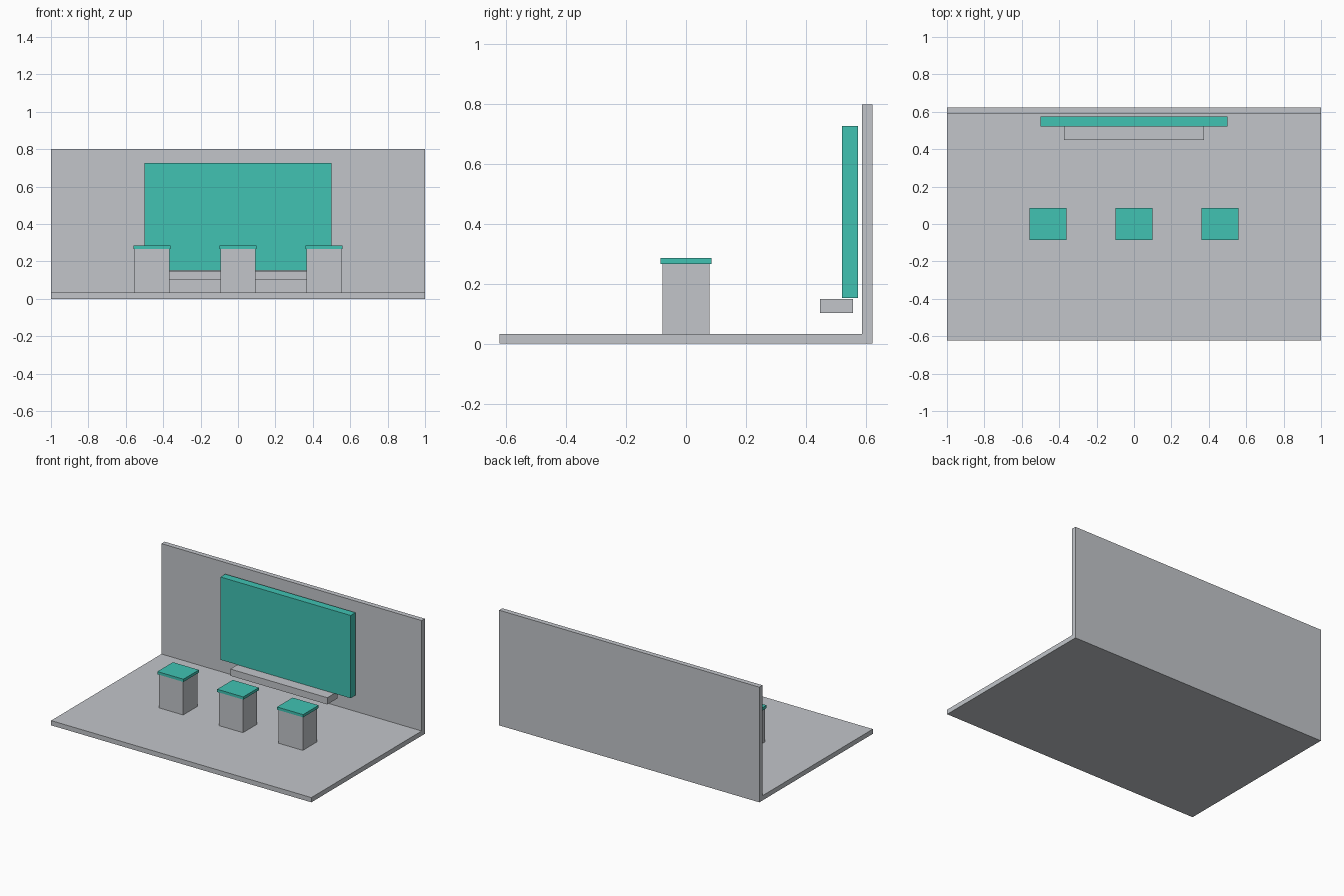
import bpy
import bmesh

cube = bpy.data.objects.get("Cube")
if cube:
    bpy.data.objects.remove(cube, do_unlink=True)


def make_material(name, rgb):
    mat = bpy.data.materials.new(name)
    mat.use_nodes = True
    color = (*rgb, 1.0)
    mat.diffuse_color = color
    mat.node_tree.nodes["Principled BSDF"].inputs["Base Color"].default_value = color
    return mat


def extrude_profile(name, profile, x_min, x_max, mat):
    """Sweep a closed (y, z) outline along x."""
    bm = bmesh.new()
    face = bm.faces.new([bm.verts.new((x_min, y, z)) for y, z in profile])
    swept = bmesh.ops.extrude_face_region(bm, geom=[face])["geom"]
    verts = [v for v in swept if isinstance(v, bmesh.types.BMVert)]
    bmesh.ops.translate(bm, verts=verts, vec=(x_max - x_min, 0, 0))
    bmesh.ops.recalc_face_normals(bm, faces=bm.faces[:])
    mesh = bpy.data.meshes.new(name)
    bm.to_mesh(mesh)
    bm.free()
    mesh.materials.append(mat)
    obj = bpy.data.objects.new(name, mesh)
    bpy.context.collection.objects.link(obj)
    return obj


def box(name, x, y, z, mat):
    """Box spanning the given (min, max) ranges."""
    outline = [(y[0], z[0]), (y[1], z[0]), (y[1], z[1]), (y[0], z[1])]
    return extrude_profile(name, outline, x[0], x[1], mat)


grey = make_material("light grey", (0.54, 0.56, 0.59))
teal = make_material("teal", (0.052, 0.54, 0.45))

# Floor and back wall as one L-shaped shell
depth, wall_y, floor_z, wall_z = 0.623, 0.588, 0.033, 0.8
shell = [(-depth, 0), (depth, 0), (depth, wall_z),
         (wall_y, wall_z), (wall_y, floor_z), (-depth, floor_z)]
extrude_profile("floor_and_back_wall", shell, -1, 1, grey)

# Large screen and the shelf below it
box("screen", (-0.5, 0.5), (0.522, 0.575), (0.152, 0.727), teal)
box("shelf", (-0.373, 0.373), (0.448, 0.558), (0.103, 0.15), grey)

# Row of pedestals with overhanging tops
for side, cx in (("right", -0.46), ("middle", 0), ("left", 0.46)):
    box(side + "_pedestal", (cx - 0.093, cx + 0.093), (-0.078, 0.078),
        (floor_z, 0.267), grey)
    box(side + "_pedestal_top", (cx - 0.1, cx + 0.1), (-0.085, 0.085),
        (0.267, 0.286), teal)
